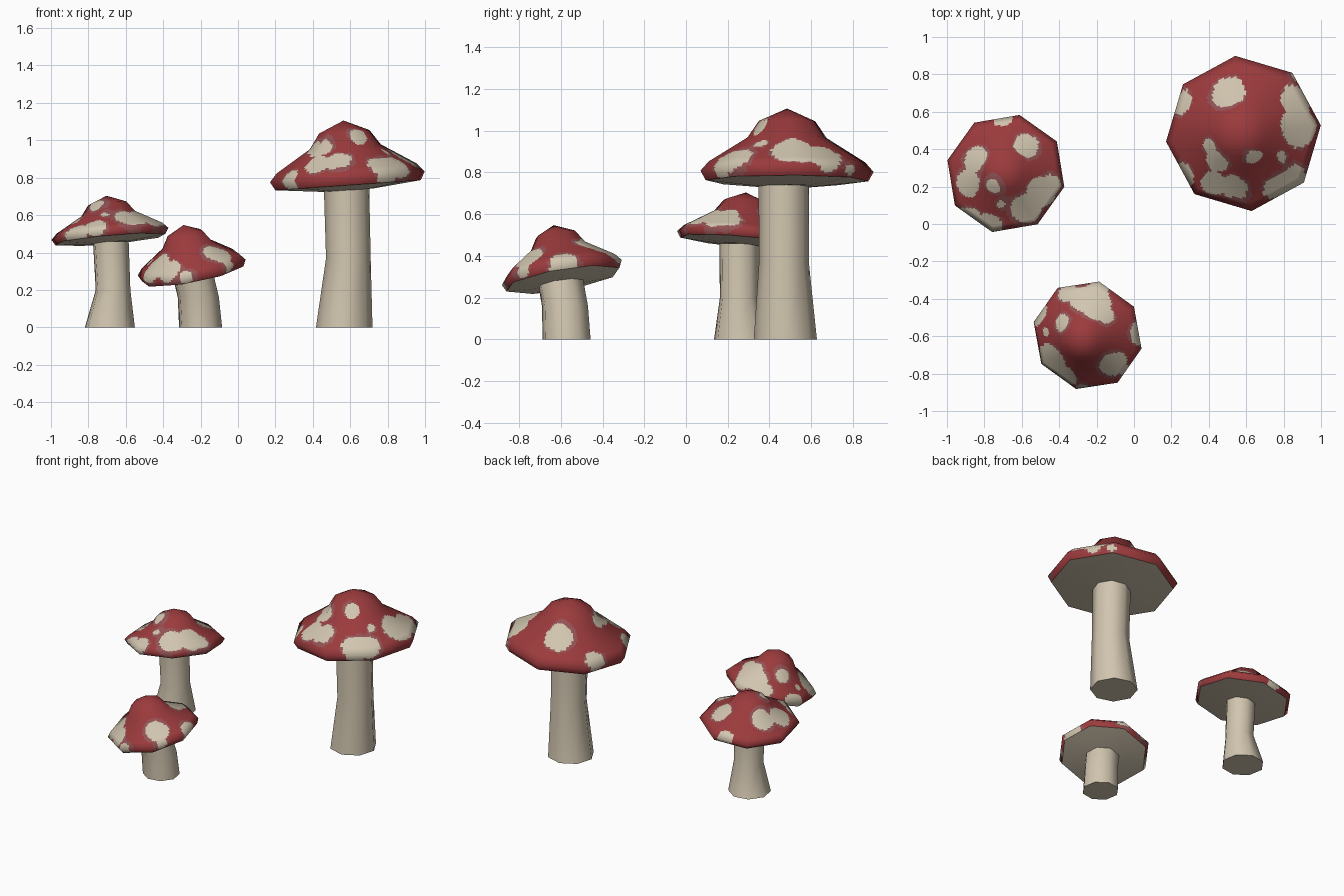
import bpy
import bmesh
from math import cos, sin, pi, radians
from mathutils import Vector, Matrix, noise

SIDES = 8
CELLS = 14   # fine divisions of each cap facet, so that spots get clean outlines

default_cube = bpy.data.objects.get("Cube")
if default_cube:
    bpy.data.objects.remove(default_cube, do_unlink=True)


def make_material(name, colour):
    material = bpy.data.materials.new(name)
    material.use_nodes = True
    rgba = (*colour, 1.0)
    material.diffuse_color = rgba
    shader = material.node_tree.nodes["Principled BSDF"]
    shader.inputs["Base Color"].default_value = rgba
    shader.inputs["Roughness"].default_value = 0.9
    return material


CREAM = make_material("cream", (0.64, 0.56, 0.43))
RED = make_material("cap red", (0.33, 0.043, 0.046))
DUSKY = make_material("dusky pink", (0.29, 0.085, 0.09))

# Cap outline as radius and height, from the tip down to the lower rim
CAP_PROFILE = [(0, 0.30), (0.135, 0.24), (0.19, 0.16),
               (0.375, 0.045), (0.415, 0), (0.39, -0.045)]
UNDERSIDE_PROFILE = [(0.39, -0.045), (0.13, -0.072), (0, -0.072)]


def link_object(name, mesh, materials, matrix=None):
    obj = bpy.data.objects.new(name, mesh)
    for material in materials:
        mesh.materials.append(material)
    if matrix:
        obj.matrix_world = matrix
    bpy.context.scene.collection.objects.link(obj)
    return obj


def corner(index, phase):
    angle = radians(phase) + 2 * pi * index / SIDES
    return Vector((cos(angle), sin(angle), 0))


def ring_normals(profile):
    """Smooth outward (radial, vertical) normals along a profile running downwards."""
    bands = [Vector((a[1] - b[1], b[0] - a[0])).normalized()
             for a, b in zip(profile, profile[1:])]
    middle = [(a + b).normalized() for a, b in zip(bands, bands[1:])]
    first = Vector((0, 1)) if profile[0][0] == 0 else bands[0]
    last = Vector((0, -1)) if profile[-1][0] == 0 else bands[-1]
    return [first, *middle, last]


def faceted_dome(profile, phase, cells):
    """Eight-sided lathe with a fine grid on each flat facet and smooth normals."""
    outline = []
    for side in range(SIDES):
        for k in range(cells):
            outline.append(corner(side, phase).lerp(corner(side + 1, phase), k / cells))
    normals = ring_normals(profile)
    coords, directions, rows = [], [], []
    steps = (len(profile) - 1) * cells
    for step in range(steps + 1):
        band = min(step // cells, len(profile) - 2)
        t = step / cells - band
        radius, height = Vector(profile[band]).lerp(Vector(profile[band + 1]), t)
        out, up = normals[band].lerp(normals[band + 1], t)
        start = len(coords)
        points = outline if radius > 1e-6 else outline[:1]
        for p in points:
            coords.append(p * radius + Vector((0, 0, height)))
            directions.append((p * out + Vector((0, 0, up))).normalized())
        rows.append([start + i % len(points) for i in range(len(outline))])
    faces = []
    for upper, lower in zip(rows, rows[1:]):
        for i in range(len(outline)):
            j = (i + 1) % len(outline)
            faces.append(list(dict.fromkeys((upper[i], lower[i], lower[j], upper[j]))))
    mesh = bpy.data.meshes.new("dome")
    mesh.from_pydata(coords, [], faces)
    mesh.shade_smooth()
    mesh.normals_split_custom_set_from_vertices(directions)
    return mesh


def paint_spots(mesh, matrix, spots):
    """Colour faces by their distance to the spot centres, given in plan."""
    points = [matrix @ v.co for v in mesh.vertices]
    centres = []
    for x, y, radius in spots:
        plan = Vector((x, y))
        centres.append((min(points, key=lambda p: (p.xy - plan).length), radius))
    for face in mesh.polygons:
        p = matrix @ face.center
        depth = max(radius - (p - c).length for c, radius in centres)
        depth += 0.012 * noise.noise(p * 14)
        halo = 0.016 + 0.03 * noise.noise(p * 5)
        if depth > 0:
            face.material_index = 1
        elif depth > -halo:
            face.material_index = 2


def build_stem(name, rings, phase):
    """Loft through rings given as x, y, z, radius."""
    bm = bmesh.new()
    loops = [[bm.verts.new(Vector((x, y, z)) + corner(i, phase) * r) for i in range(SIDES)]
             for x, y, z, r in rings]
    for low, high in zip(loops, loops[1:]):
        for i in range(SIDES):
            j = (i + 1) % SIDES
            bm.faces.new((low[i], low[j], high[j], high[i])).smooth = True
    bm.faces.new(loops[0][::-1])
    bm.faces.new(loops[-1])
    mesh = bpy.data.meshes.new(name)
    bm.to_mesh(mesh)
    bm.free()
    link_object(name, mesh, [CREAM])


def build_mushroom(name, centre, radius, squash, lean, phase, stem, spots):
    tilt = Vector((0, 0, 1)).rotation_difference(Vector((*lean, 1)))
    matrix = Matrix.Translation(centre) @ tilt.to_matrix().to_4x4()
    scale = radius / CAP_PROFILE[4][0]

    def fitted(profile):
        return [(r * scale, z * scale * squash) for r, z in profile]

    cap = faceted_dome(fitted(CAP_PROFILE), phase, CELLS)
    paint_spots(cap, matrix, spots)
    link_object(name + "_cap", cap, [RED, CREAM, DUSKY], matrix)
    link_object(name + "_cap_underside", faceted_dome(fitted(UNDERSIDE_PROFILE), phase, 1),
                [CREAM], matrix)
    build_stem(name + "_stem", stem, phase)


# Tall mushroom
build_mushroom(
    "tall_mushroom", (0.585, 0.484, 0.805), 0.417, 1.0, (-0.07, 0), 6,
    stem=[(0.568, 0.476, 0, 0.152), (0.59, 0.469, 0.37, 0.12), (0.58, 0.469, 0.76, 0.122)],
    spots=[(0.86, 0.66, 0.09), (0.88, 0.52, 0.11), (0.78, 0.19, 0.09), (0.85, 0.24, 0.08),
           (0.5, 0.7, 0.095), (0.25, 0.64, 0.07), (0.41, 0.42, 0.045), (0.44, 0.33, 0.065),
           (0.43, 0.21, 0.075), (0.53, 0.2, 0.075), (0.27, 0.25, 0.07), (0.64, 0.355, 0.05),
           (0.785, 0.36, 0.03), (0.86, 0.78, 0.03)])

# Middle-sized mushroom
build_mushroom(
    "middle_mushroom", (-0.685, 0.27, 0.5), 0.322, 0.88, (-0.087, 0.08), 32,
    stem=[(-0.685, 0.268, 0, 0.137), (-0.668, 0.255, 0.2, 0.095), (-0.68, 0.255, 0.46, 0.098)],
    spots=[(-0.575, 0.42, 0.07), (-0.5, 0.17, 0.085), (-0.57, 0.08, 0.085), (-0.45, 0.2, 0.06),
           (-0.84, 0.35, 0.07), (-0.89, 0.22, 0.075), (-0.76, 0.2, 0.04), (-0.71, 0.11, 0.025),
           (-0.86, 0.05, 0.07), (-0.77, 0, 0.06), (-0.7, 0.56, 0.055)])

# Small leaning mushroom
build_mushroom(
    "small_mushroom", (-0.248, -0.595, 0.32), 0.3, 1.08, (-0.19, -0.17), 32,
    stem=[(-0.2, -0.572, 0, 0.118), (-0.212, -0.58, 0.16, 0.113), (-0.245, -0.605, 0.3, 0.113)],
    spots=[(-0.36, -0.37, 0.055), (-0.27, -0.4, 0.075), (-0.2, -0.44, 0.08),
           (-0.15, -0.49, 0.05), (-0.2, -0.35, 0.06), (-0.39, -0.53, 0.048),
           (-0.475, -0.58, 0.022), (-0.11, -0.75, 0.075), (0.02, -0.58, 0.07),
           (-0.45, -0.72, 0.09), (-0.37, -0.81, 0.07), (-0.52, -0.48, 0.06),
           (-0.28, -0.88, 0.04), (-0.02, -0.79, 0.04)])
